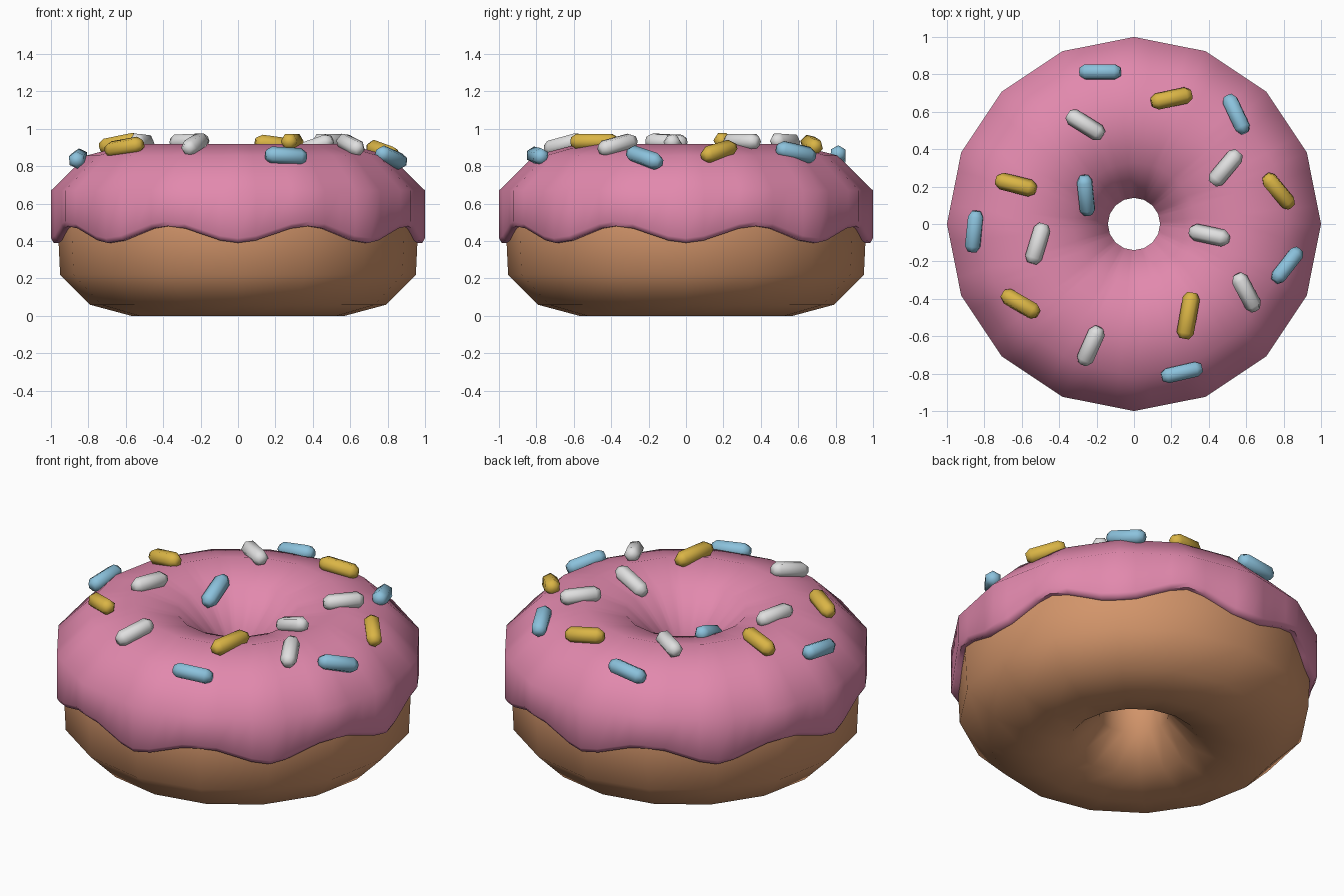
import bpy, bmesh, math
from mathutils import Vector, Matrix

if "Cube" in bpy.data.objects:
    bpy.data.objects.remove(bpy.data.objects["Cube"])

SIDES = 16            # visible facets around the ring
R, CZ = 0.57, 0.44    # ring centre radius and height


def material(name, rgb):
    m = bpy.data.materials.new(name)
    m.diffuse_color = (*rgb, 1)
    m.use_nodes = True
    m.node_tree.nodes["Principled BSDF"].inputs["Base Color"].default_value = m.diffuse_color
    return m


DOUGH = material("baked brown", (0.65, 0.30, 0.145))
PINK = material("icing pink", (0.76, 0.25, 0.42))
COLOURS = {
    "blue": material("sprinkle blue", (0.26, 0.54, 0.72)),
    "yellow": material("sprinkle yellow", (0.70, 0.46, 0.06)),
    "white": material("sprinkle white", (0.74, 0.74, 0.74)),
}


def finish(bm, name, mat, angle):
    bmesh.ops.recalc_face_normals(bm, faces=bm.faces)
    me = bpy.data.meshes.new(name)
    bm.to_mesh(me)
    bm.free()
    ob = bpy.data.objects.new(name, me)
    bpy.context.collection.objects.link(ob)
    me.materials.append(mat)
    bpy.ops.object.select_all(action='DESELECT')
    ob.select_set(True)
    bpy.context.view_layer.objects.active = ob
    bpy.ops.object.shade_smooth_by_angle(angle=math.radians(angle))
    return ob


def ring(name, profile, cols, mat, angle):
    """Sweep a closed (r, z) profile, given per angle, round a 16-sided ring."""
    bm = bmesh.new()
    rows = []
    step = 2 * math.pi / SIDES
    for i in range(cols):
        a = 2 * math.pi * i / cols
        flat = math.cos(step / 2) / math.cos(a % step - step / 2)
        rows.append([bm.verts.new((r * flat * math.cos(a), r * flat * math.sin(a), z))
                     for r, z in profile(a)])
    n = len(rows[0])
    for i in range(cols):
        p, q = rows[i], rows[(i + 1) % cols]
        for j in range(n):
            k = (j + 1) % n
            bm.faces.new((p[j], q[j], q[k], p[k]))
    return finish(bm, name, mat, angle)


# Dough: 12-sided section with a slightly pinched equator
def dough_profile(a):
    pts = []
    for k in range(12):
        t = math.radians(30 * k)
        c = math.cos(t)
        if k % 6 == 0:
            c *= 0.89
        pts.append((R + 0.44 * c, CZ + 0.44 * math.sin(t)))
    return pts


ring("dough", dough_profile, SIDES, DOUGH, 80)


# Icing: shell over the top with eight drips round the edge
def icing_profile(a):
    w = 0.435 - 0.045 * math.cos(8 * a)
    half = [(0.385, w), (0.415, w), (0.43, w + 0.025), (0.43, 0.67),
            (0.24, 0.857)]
    under = [(0, 0.87), (0.215, 0.81), (0.37, 0.65)]
    return ([(R + d, z) for d, z in half] + [(R, 0.92)]
            + [(R - d, z) for d, z in reversed(half)]
            + [(R - d, z) for d, z in reversed(under)]
            + [(R + d, z) for d, z in under[1:]])


ring("icing", icing_profile, 64, PINK, 60)


# Sprinkles: six-sided rods with tapered ends, lying on the icing
def sprinkle(i, colour, x, y, deg, length=0.22):
    r = math.hypot(x, y)
    out = (r - R) / 0.485
    up = math.sqrt(max(0.05, 1 - out * out))
    nrm = Vector((x / r * out, y / r * out, up)).normalized()
    d = Vector((math.cos(math.radians(deg)), math.sin(math.radians(deg)), 0))
    d.z = -(d.x * nrm.x + d.y * nrm.y) / nrm.z      # lie in the tangent plane
    d.normalize()
    side = nrm.cross(d)
    centre = Vector((x, y, CZ + 0.485 * up)) + nrm * 0.007
    h = length / 2
    bm = bmesh.new()
    loops = []
    for s, rad in ((-h, 0.026), (-h + 0.03, 0.046), (h - 0.03, 0.046), (h, 0.026)):
        loops.append([bm.verts.new(centre + d * s
                                   + side * rad * math.cos(k * math.pi / 3)
                                   + nrm * rad * math.sin(k * math.pi / 3))
                      for k in range(6)])
    for p, q in zip(loops, loops[1:]):
        for k in range(6):
            m = (k + 1) % 6
            bm.faces.new((p[k], p[m], q[m], q[k]))
    bm.faces.new(loops[0])
    bm.faces.new(loops[-1])
    finish(bm, f"{colour}_sprinkle_{i}", COLOURS[colour], 65)


SPRINKLES = [
    ("blue", -0.18, 0.81, 0), ("blue", 0.545, 0.585, 115),
    ("blue", -0.26, 0.155, 96), ("blue", -0.85, -0.04, 84),
    ("blue", 0.815, -0.22, 52), ("blue", 0.255, -0.79, 13),
    ("yellow", 0.20, 0.67, 12), ("yellow", 0.77, 0.175, -50),
    ("yellow", -0.63, 0.21, -14), ("yellow", -0.605, -0.425, -30),
    ("yellow", 0.29, -0.49, 80, 0.25),
    ("white", -0.26, 0.53, -32), ("white", 0.49, 0.30, 50),
    ("white", -0.515, -0.105, 73), ("white", 0.405, -0.06, -12),
    ("white", 0.60, -0.365, 118), ("white", -0.23, -0.65, 66),
]
for i, s in enumerate(SPRINKLES, 1):
    sprinkle(i, *s)
